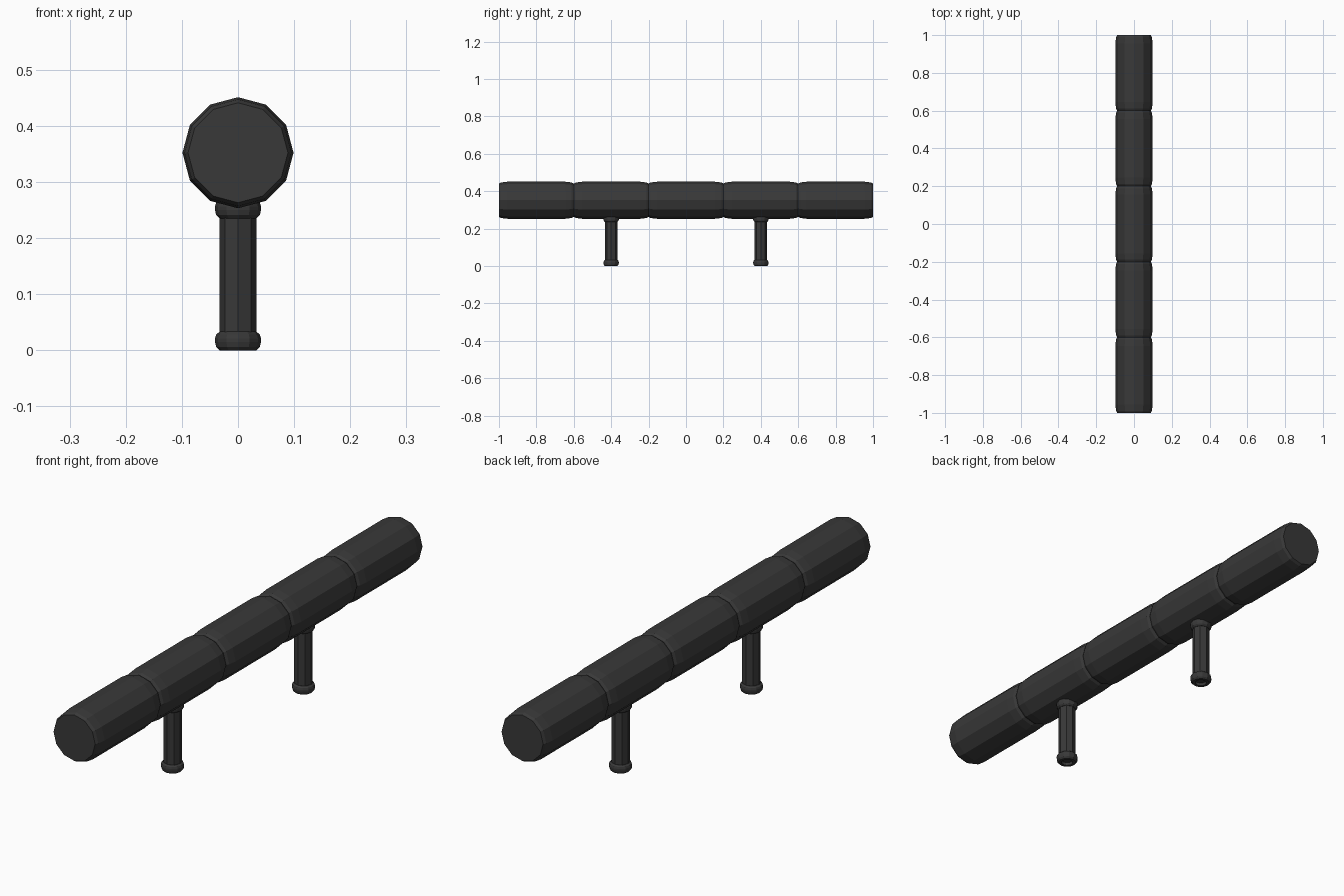
import bpy
from math import cos, sin, tau

cube = bpy.data.objects.get("Cube")
if cube:
    bpy.data.objects.remove(cube, do_unlink=True)

black = bpy.data.materials.new("charcoal black")
black.use_nodes = True
colour = (0.04, 0.04, 0.04, 1)
black.diffuse_color = colour
black.node_tree.nodes["Principled BSDF"].inputs["Base Color"].default_value = colour


def lathe(name, profile, sides, place, closed=False):
    """Turn (radius, height) points into a solid; closed joins the profile into a ring."""
    verts = [place(r * cos(tau * i / sides), r * sin(tau * i / sides), h)
             for r, h in profile for i in range(sides)]
    n = len(profile)
    faces = []
    for k in range(n if closed else n - 1):
        a, b = k * sides, (k + 1) % n * sides
        for i in range(sides):
            j = (i + 1) % sides
            faces.append((a + i, a + j, b + j, b + i))
    if not closed:
        faces.append(tuple(reversed(range(sides))))
        faces.append(tuple(range((n - 1) * sides, n * sides)))
    mesh = bpy.data.meshes.new(name)
    mesh.from_pydata(verts, [], faces)
    mesh.materials.append(black)
    obj = bpy.data.objects.new(name, mesh)
    bpy.context.collection.objects.link(obj)
    return obj


# Row of padded rolls lying along y, pinched where they meet
ROLL = [(0.089, -0.2), (0.095, -0.189), (0.099, -0.155),
        (0.099, 0.155), (0.095, 0.189), (0.089, 0.2)]
for i in range(5):
    centre = -0.8 + 0.4 * i
    lathe(f"roll_{i + 1}", ROLL, 12,
          lambda x, y, h, c=centre: (y, c + h, 0.352 + x))

# Legs: octagonal post with a rounded hollow foot and a matching top collar
COLLAR = [(0.033, 0), (0.039, 0.006), (0.041, 0.015), (0.041, 0.021),
          (0.039, 0.028), (0.033, 0.033), (0.022, 0.033), (0.022, 0)]
for side, cy in (("front", -0.4), ("back", 0.4)):
    def at(base, c=cy):
        return lambda x, y, h: (x, c + y, base + h)
    lathe(f"{side}_post", [(0.033, 0.012), (0.033, 0.29)], 8, at(0))
    lathe(f"{side}_foot", COLLAR, 12, at(0), closed=True)
    lathe(f"{side}_collar", COLLAR, 12, at(0.235), closed=True)
